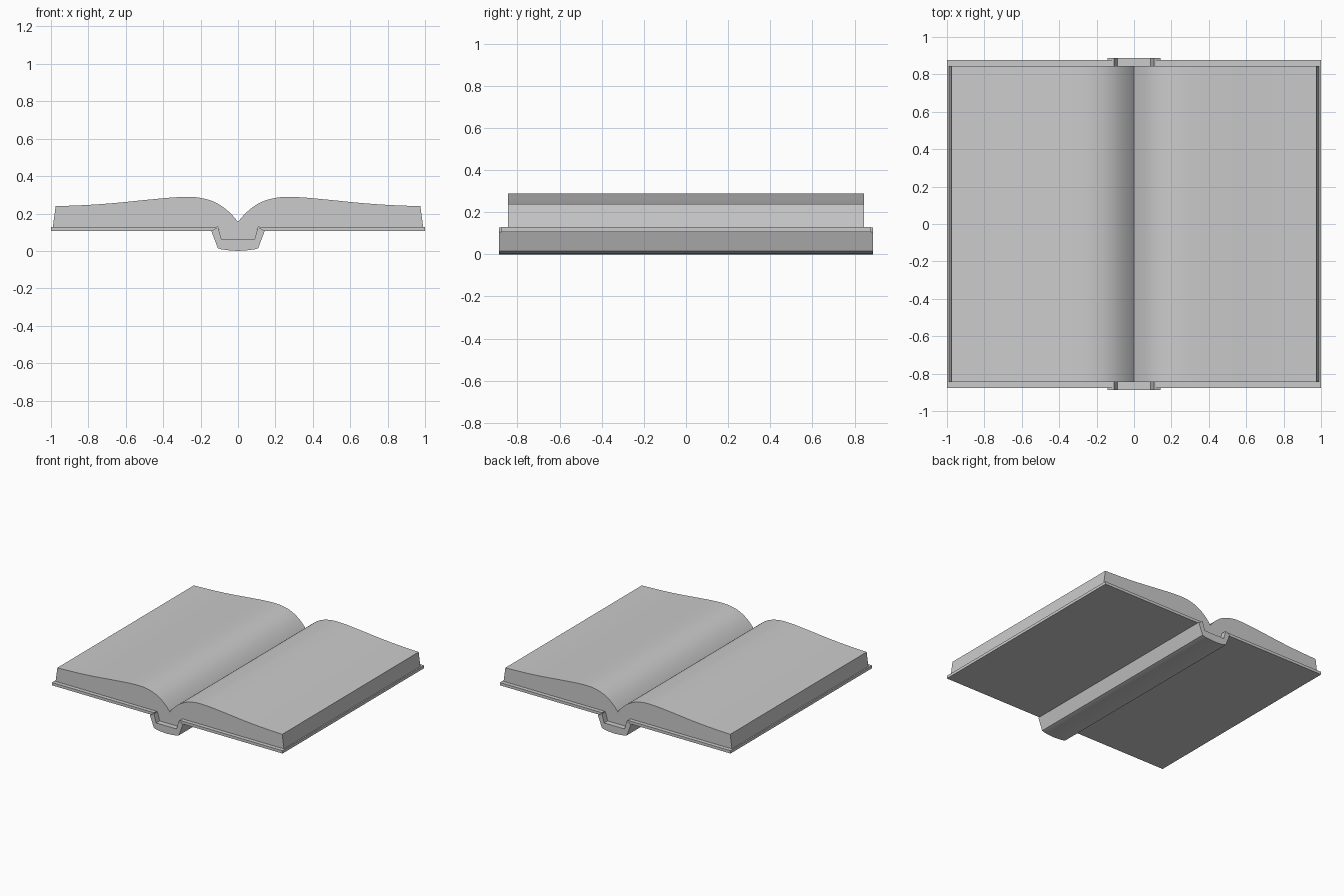
import bpy
import bmesh
import math
from mathutils import Vector

if "Cube" in bpy.data.objects:
    bpy.data.objects.remove(bpy.data.objects["Cube"])


def smooth_curve(pts, steps=4):
    """Catmull-Rom curve through the given (x, z) points."""
    p = [Vector(q) for q in pts]
    p = [2 * p[0] - p[1]] + p + [2 * p[-1] - p[-2]]
    out = []
    for i in range(1, len(p) - 2):
        a, b, c, d = p[i - 1:i + 3]
        for s in range(steps):
            t = s / steps
            out.append(0.5 * (2 * b + (c - a) * t + (2 * a - 5 * b + 4 * c - d) * t * t
                              + (3 * b - a - 3 * c + d) * t ** 3))
    return [tuple(v) for v in out] + [tuple(pts[-1])]


def extrude_profile(name, profile, half_depth, mirror=False):
    """Solid made by sweeping an (x, z) outline along y."""
    bm = bmesh.new()
    face = bm.faces.new([bm.verts.new((x, -half_depth, z)) for x, z in profile])
    ext = bmesh.ops.extrude_face_region(bm, geom=[face], use_keep_orig=True)
    verts = [g for g in ext["geom"] if isinstance(g, bmesh.types.BMVert)]
    bmesh.ops.translate(bm, verts=verts, vec=(0, 2 * half_depth, 0))
    bmesh.ops.recalc_face_normals(bm, faces=bm.faces)
    mesh = bpy.data.meshes.new(name)
    bm.to_mesh(mesh)
    bm.free()
    obj = bpy.data.objects.new(name, mesh)
    bpy.context.collection.objects.link(obj)
    bpy.ops.object.select_all(action='DESELECT')
    obj.select_set(True)
    bpy.context.view_layer.objects.active = obj
    bpy.ops.object.shade_smooth_by_angle(angle=math.radians(30))
    if mirror:
        mod = obj.modifiers.new("mirror", 'MIRROR')
        mod.use_mirror_merge = False
    return obj


# Page blocks: curved top, slanted fore edge, root tucked into the spine
page_top = smooth_curve([(0, 0.155), (0.025, 0.185), (0.06, 0.219), (0.1, 0.248),
                         (0.15, 0.271), (0.21, 0.285), (0.27, 0.289), (0.36, 0.285),
                         (0.5, 0.272), (0.65, 0.257), (0.8, 0.246), (0.975, 0.239)])
extrude_profile("page_blocks",
                page_top + [(0.99, 0.128), (0.107, 0.128), (0.088, 0.06), (0, 0.06)],
                0.845, mirror=True)

# Cover boards
extrude_profile("cover_boards",
                [(0.115, 0.107), (1, 0.107), (1, 0.129), (0.115, 0.129)],
                0.876, mirror=True)

# Spine: trough-shaped band with a slightly bowed base
half = [(0.055, 0.004), (0.09, 0.009), (0.108, 0.015), (0.143, 0.107),
        (0.107, 0.127), (0.088, 0.06)]
extrude_profile("spine", [(0, 0)] + half + [(-x, z) for x, z in reversed(half)], 0.887)
